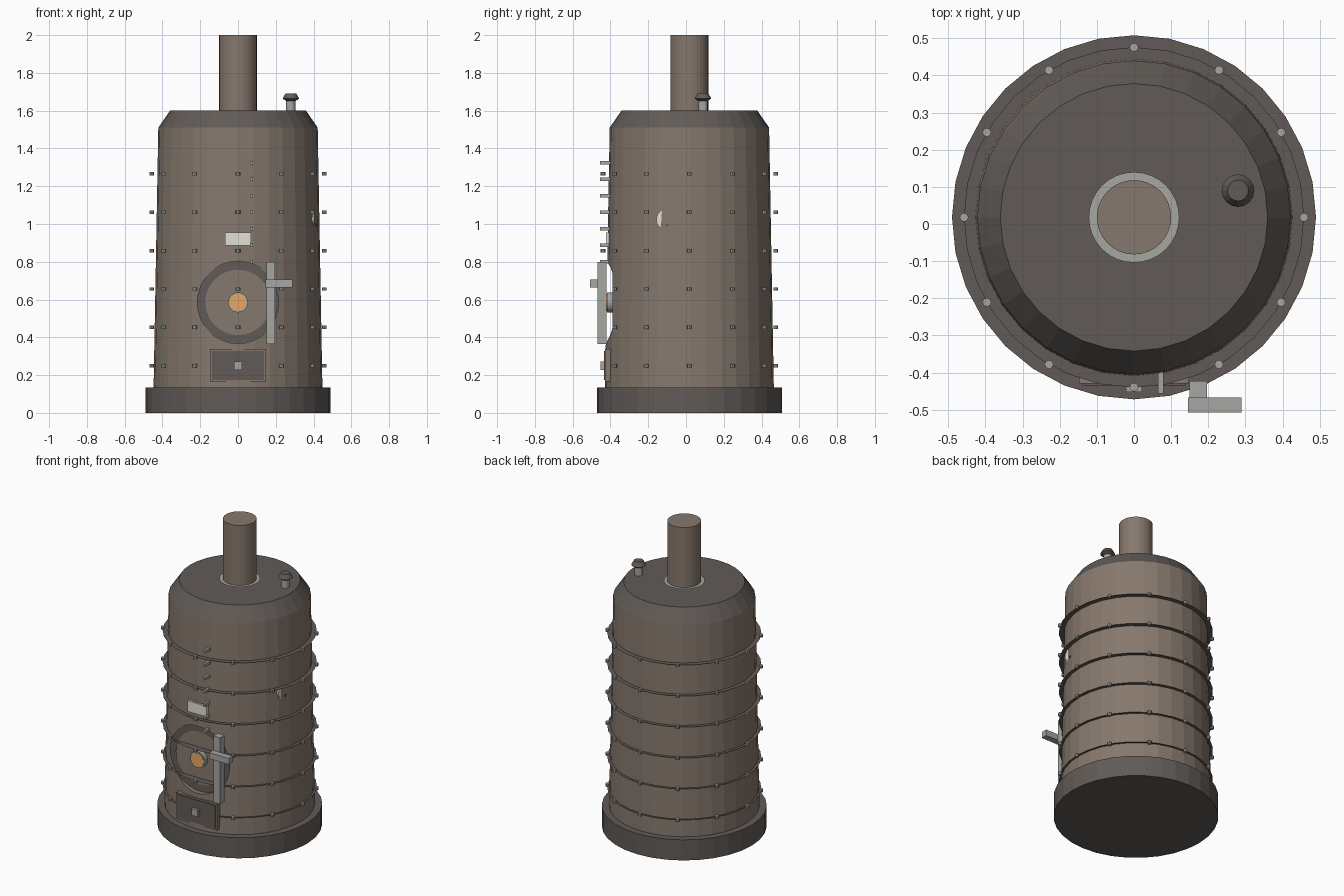
import bpy, bmesh
from math import sin, cos, pi, radians
from mathutils import Matrix, Vector

if "Cube" in bpy.data.objects:
    bpy.data.objects.remove(bpy.data.objects["Cube"])

CY = 0.018   # y of the boiler axis


def material(name, rgb):
    m = bpy.data.materials.new(name)
    m.diffuse_color = (*rgb, 1)
    m.use_nodes = True
    m.node_tree.nodes["Principled BSDF"].inputs["Base Color"].default_value = m.diffuse_color
    return m


BROWN = material("warm_iron", (0.24, 0.19, 0.155))
DARK = material("dark_iron", (0.12, 0.105, 0.095))
STEEL = material("steel", (0.38, 0.38, 0.36))
CREAM = material("cream", (0.75, 0.75, 0.66))
GLOW = material("fire_glow", (0.8, 0.4, 0.12))


def finish(name, bm, mat):
    me = bpy.data.meshes.new(name)
    bm.to_mesh(me)
    bm.free()
    if mat:
        me.materials.append(mat)
    ob = bpy.data.objects.new(name, me)
    bpy.context.collection.objects.link(ob)
    return ob


def lathe(name, profile, mat, centre=(0, CY), n=32):
    """Closed solid from (radius, z) rings, bottom to top."""
    bm = bmesh.new()
    rings = [[bm.verts.new((centre[0] + r * cos(2 * pi * i / n),
                            centre[1] + r * sin(2 * pi * i / n), z))
              for i in range(n)] for r, z in profile]
    for a, b in zip(rings, rings[1:]):
        for i in range(n):
            j = (i + 1) % n
            bm.faces.new((a[i], a[j], b[j], b[i]))
    bm.faces.new(rings[0][::-1])
    bm.faces.new(rings[-1])
    return finish(name, bm, mat)


def annulus(name, r_in, r_out, matrix, mat, n=32):
    """Flat sheet ring."""
    bm = bmesh.new()
    a, b = [[bm.verts.new(matrix @ Vector((r * cos(2 * pi * i / n), r * sin(2 * pi * i / n), 0)))
             for i in range(n)] for r in (r_in, r_out)]
    for i in range(n):
        j = (i + 1) % n
        bm.faces.new((a[i], b[i], b[j], a[j]))
    return finish(name, bm, mat)


def box(name, x, y, z, mat):
    bm = bmesh.new()
    bmesh.ops.create_cube(bm, size=1)
    for v in bm.verts:
        v.co = [(lo + hi) / 2 + c * (hi - lo) for c, (lo, hi) in zip(v.co, (x, y, z))]
    return finish(name, bm, mat)


def disc(name, centre, r, depth, axis, mat, n=24):
    """Cylinder lying along the x or y axis."""
    bm = bmesh.new()
    rot = Matrix.Rotation(pi / 2, 4, 'Y' if axis == 'x' else 'X')
    bmesh.ops.create_cone(bm, cap_ends=True, segments=n, radius1=r, radius2=r, depth=depth,
                          matrix=Matrix.Translation(centre) @ rot)
    return finish(name, bm, mat)


# Base, shell, cap and chimney
lathe("base", [(0.49, 0), (0.49, 0.135)], DARK)
shell = lathe("boiler_shell", [(0.447, 0.13), (0.422, 1.51)], BROWN)
lathe("boiler_cap", [(0.422, 1.51), (0.36, 1.6)], DARK)
lathe("chimney", [(0.1, 1.59), (0.1, 2.0)], BROWN)
annulus("chimney_collar", 0.095, 0.122, Matrix.Translation((0, CY, 1.607)), STEEL)

# Recess for the fire door
cutter = disc("door_cutter", (0, -0.49, 0.585), 0.218, 0.2, 'y', None, 32)
cutter.hide_render = True
cutter.hide_viewport = True
cut = shell.modifiers.new("door_recess", 'BOOLEAN')
cut.operation = 'DIFFERENCE'
cut.solver = 'EXACT'
cut.object = cutter

# Fire door
annulus("door_rim", 0.173, 0.217,
        Matrix.Translation((0, -0.393, 0.585)) @ Matrix.Rotation(pi / 2, 4, 'X'), DARK)
disc("door_window_rim", (0, -0.404, 0.585), 0.053, 0.03, 'y', STEEL)
disc("door_window", (0, -0.408, 0.585), 0.045, 0.028, 'y', GLOW)
box("door_bar", (0.15, 0.197), (-0.468, -0.422), (0.365, 0.80), STEEL)
box("door_handle", (0.146, 0.289), (-0.508, -0.467), (0.665, 0.705), STEEL)

# Ash door
box("ash_door_frame", (-0.148, 0.148), (-0.43, -0.39), (0.165, 0.337), BROWN)
box("ash_door", (-0.138, 0.138), (-0.435, -0.39), (0.175, 0.327), DARK)
box("ash_door_knob", (-0.022, 0.022), (-0.452, -0.43), (0.228, 0.272), STEEL)

# Hoops with twelve rivets each
for k in range(6):
    z = 0.25 + 0.203 * k
    annulus(f"hoop_{k}", 0.412, 0.458, Matrix.Translation((0, CY, z)), DARK)
    bm = bmesh.new()
    for i in range(12):
        a = radians(30 * i)
        bmesh.ops.create_cone(bm, cap_ends=True, segments=8, radius1=0.012, radius2=0.012, depth=0.018,
                              matrix=Matrix.Translation((0.4575 * cos(a), CY + 0.4575 * sin(a), z)))
    finish(f"hoop_rivets_{k}", bm, STEEL)

# Column of pegs and the front plate
for k in range(7):
    z = 1.325 - 0.0875 * k
    box(f"peg_{k}", (0.064, 0.08), (-0.456, -0.40), (z - 0.009, z + 0.009), STEEL)
box("front_plate", (-0.07, 0.07), (-0.424, -0.39), (0.885, 0.955), CREAM)

# Pressure gauge on the right
disc("gauge", (0.396, -0.11, 1.025), 0.047, 0.014, 'x', CREAM)
box("gauge_pin", (0.39, 0.416), (-0.106, -0.094), (0.988, 1.002), DARK)

# Safety valve
lathe("valve_post", [(0.025, 1.59), (0.025, 1.66)], STEEL, (0.28, 0.09), 16)
lathe("valve_cap", [(0.025, 1.652), (0.044, 1.664), (0.028, 1.692)], DARK, (0.28, 0.09), 16)
